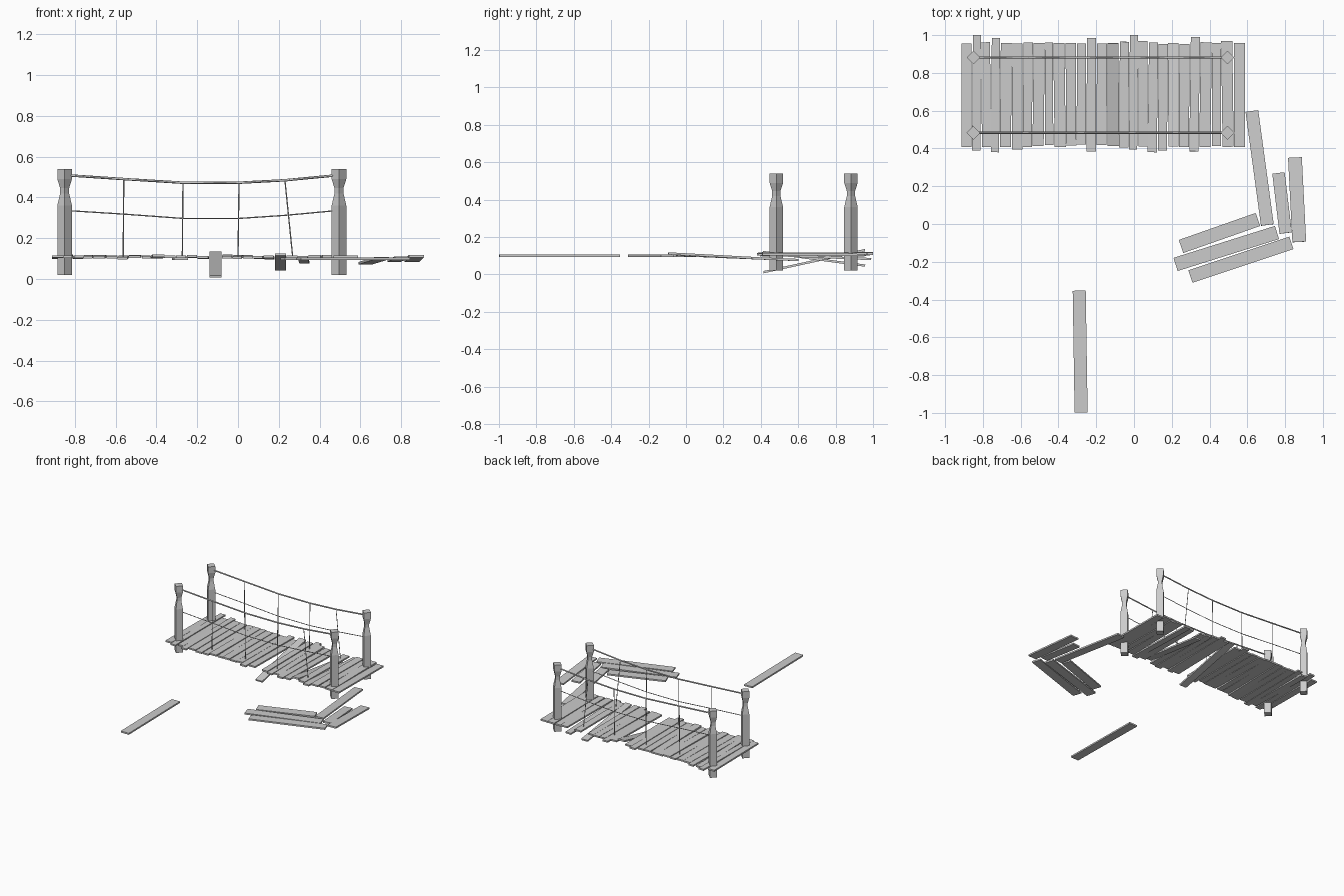
import bpy, bmesh, random
from mathutils import Vector, Matrix

random.seed(4)
if "Cube" in bpy.data.objects:
    bpy.data.objects.remove(bpy.data.objects["Cube"])

# One weathered grey for everything
GREY = (0.6, 0.6, 0.6, 1)
wood = bpy.data.materials.new("weathered grey")
wood.use_nodes = True
wood.diffuse_color = GREY
wood.node_tree.nodes["Principled BSDF"].inputs["Base Color"].default_value = GREY


def add_object(name, data):
    data.materials.append(wood)
    obj = bpy.data.objects.new(name, data)
    bpy.context.collection.objects.link(obj)
    return obj


def mesh_object(name, bm):
    bmesh.ops.recalc_face_normals(bm, faces=bm.faces)
    mesh = bpy.data.meshes.new(name)
    bm.to_mesh(mesh)
    bm.free()
    return add_object(name, mesh)


def plank(name, start, end, width, thick=0.012):
    """Flat board whose centre line runs from start to end."""
    a, b = Vector(start), Vector(end)
    along = (b - a).normalized()
    side = along.cross(Vector((0, 0, 1))).normalized()
    up = side.cross(along)
    turn = Matrix((side, along, up)).transposed().to_4x4()
    size = Matrix.Diagonal((width, (b - a).length, thick, 1))
    bm = bmesh.new()
    bmesh.ops.create_cube(bm, size=1, matrix=Matrix.Translation((a + b) / 2) @ turn @ size)
    return mesh_object(name, bm)


def post(name, x, y):
    """Square post set cornerwise, with a carved waist for the rope."""
    wide, waist = 0.036, 0.022
    profile = [(0.02, wide), (0.36, wide), (0.42, waist),
               (0.445, waist), (0.49, wide), (0.54, wide)]
    bm = bmesh.new()
    rings = [[bm.verts.new((x + dx * r, y + dy * r, z))
              for dx, dy in ((1, 0), (0, 1), (-1, 0), (0, -1))] for z, r in profile]
    for low, high in zip(rings, rings[1:]):
        for i in range(4):
            j = (i + 1) % 4
            bm.faces.new((low[i], low[j], high[j], high[i]))
    bm.faces.new(rings[0][::-1])
    bm.faces.new(rings[-1])
    return mesh_object(name, bm)


def rope(name, points, radius):
    curve = bpy.data.curves.new(name, "CURVE")
    curve.dimensions = "3D"
    curve.bevel_depth = radius
    curve.bevel_resolution = 0
    curve.use_fill_caps = True
    spline = curve.splines.new("POLY")
    spline.points.add(len(points) - 1)
    for p, co in zip(spline.points, points):
        p.co = (*co, 1)
    return add_object(name, curve)


# Deck planks: pitches across the bridge, long boards and loose tilted boards by index
pitches = [11, 9, 10, 9, 12, 11, 10, 12, 9, 12, 11, 10, 10, 11,
           12, 10, 9, 10, 10, 10, 11, 11, 10, 12, 10, 12, 12]
long_front = {1: 0.39, 3: 0.38, 5: 0.395, 12: 0.385, 16: 0.395, 18: 0.38, 19: 0.39, 22: 0.385}
long_back = {1: 1.0, 3: 0.985, 12: 0.985, 16: 1.0, 22: 0.99}
tilted = {14: (0.012, 0.13), 20: (0.12, 0.047), 22: (0.107, 0.082)}
left = -0.915
for i, pitch in enumerate(pitches):
    step = pitch * 0.00526
    x = left + step / 2
    left += step
    front = long_front.get(i, 0.41 + random.uniform(-0.005, 0.01))
    back = long_back.get(i, 0.963 + random.uniform(-0.01, 0.007))
    level = 0.108 + random.uniform(-0.003, 0.003)
    tilt = random.uniform(-0.004, 0.004)
    z_front, z_back = tilted.get(i, (level - tilt, level + tilt))
    yaw = 0 if i in (0, 26) else random.uniform(-0.004, 0.004)
    plank(f"deck_plank_{i + 1}", (x - yaw, front, z_front), (x + yaw, back, z_back), step - 0.004)

# Loose planks lying around the bridge
loose = [
    ((0.624, 0.598, 0.077), (0.706, -0.005, 0.102), 0.068),
    ((0.765, 0.27, 0.09), (0.803, -0.048, 0.105), 0.066),
    ((0.852, 0.352, 0.088), (0.875, -0.095, 0.112), 0.073),
    ((0.249, -0.119, 0.1), (0.656, 0.024, 0.1), 0.073),
    ((0.22, -0.214, 0.1), (0.757, -0.045, 0.1), 0.073),
    ((0.299, -0.278, 0.1), (0.833, -0.1, 0.1), 0.07),
    ((-0.29, -0.353, 0.1), (-0.28, -0.998, 0.1), 0.069),
]
for i, (start, end, width) in enumerate(loose):
    plank(f"loose_plank_{i + 1}", start, end, width)

# Posts and rope railings on both sides
rail_x = [-0.83, -0.56, -0.27, 0.005, 0.23, 0.48]
hand_z = [0.508, 0.49, 0.472, 0.472, 0.484, 0.508]
low_z = [0.335, 0.318, 0.297, 0.297, 0.312, 0.335]
foot_x = [-0.563, -0.273, 0.0, 0.268]
for side, y in (("front", 0.483), ("back", 0.882)):
    post(f"{side}_right_post", -0.85, y)
    post(f"{side}_left_post", 0.495, y)
    rope(f"{side}_hand_rope", [(x, y, z) for x, z in zip(rail_x, hand_z)], 0.006)
    rope(f"{side}_lower_rope", [(x, y, z) for x, z in zip(rail_x, low_z)], 0.003)
    for i, foot in enumerate(foot_x):
        rope(f"{side}_hanger_{i + 1}",
             [(rail_x[i + 1], y, hand_z[i + 1]), (foot, y, 0.11)], 0.003)
